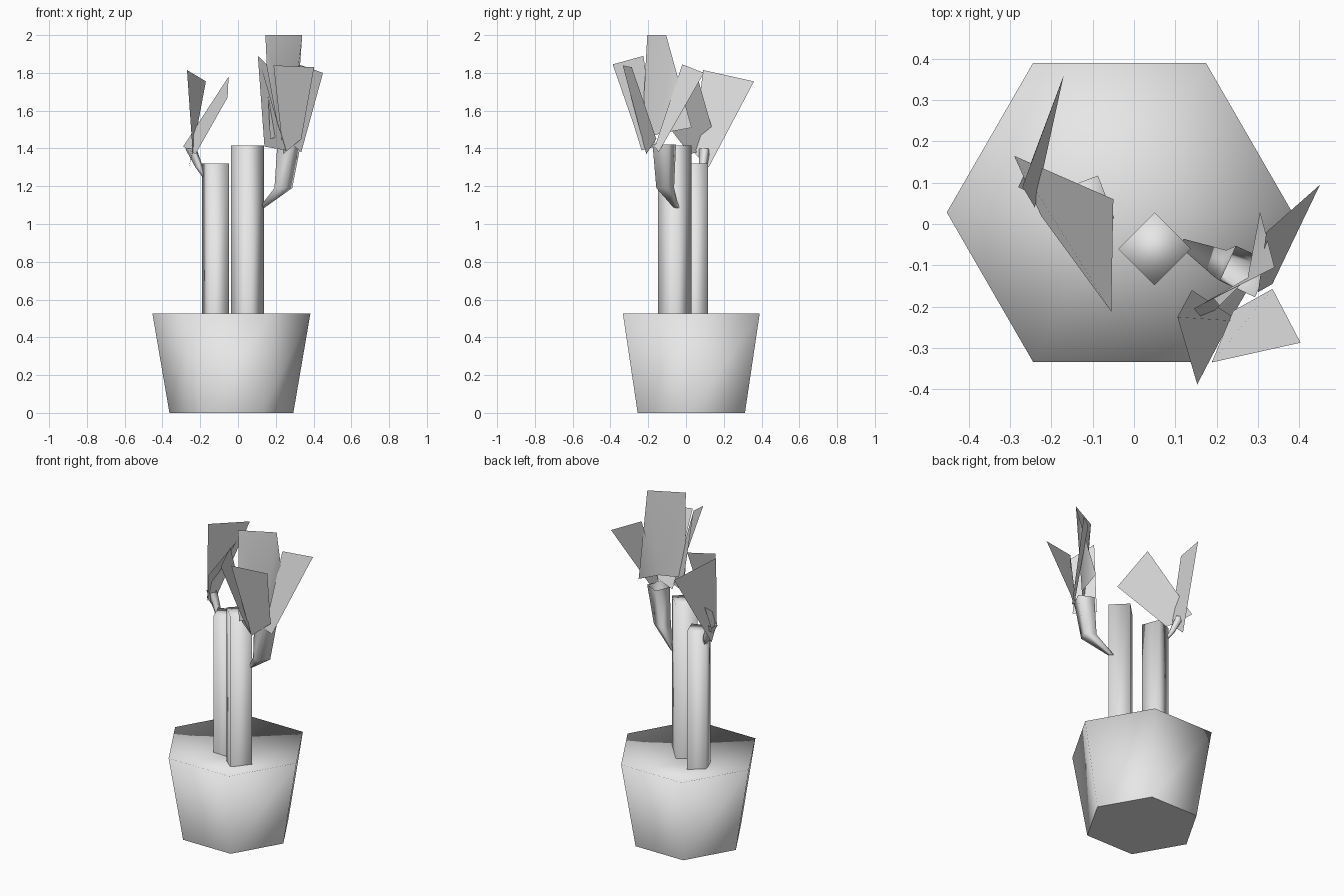
import bpy
import bmesh
from math import cos, sin, pi, radians
from mathutils import Vector

cube = bpy.data.objects.get("Cube")
if cube:
    bpy.data.objects.remove(cube, do_unlink=True)

# Single pale grey material
COLOUR = (0.8, 0.8, 0.8, 1)
grey = bpy.data.materials.new("pale_grey")
grey.use_nodes = True
grey.diffuse_color = COLOUR
grey.node_tree.nodes["Principled BSDF"].inputs["Base Color"].default_value = COLOUR


def finish(name, bm):
    for face in bm.faces:
        face.smooth = True
    mesh = bpy.data.meshes.new(name)
    bm.to_mesh(mesh)
    bm.free()
    mesh.materials.append(grey)
    obj = bpy.data.objects.new(name, mesh)
    bpy.context.collection.objects.link(obj)


def ring(bm, centre, radius, sides, turn=0.0):
    """Horizontal ring of vertices."""
    return [bm.verts.new(Vector(centre) + radius * Vector(
        (cos(turn + 2 * pi * i / sides), sin(turn + 2 * pi * i / sides), 0)))
        for i in range(sides)]


def skin(bm, rings):
    """Join successive rings with quads."""
    for low, high in zip(rings, rings[1:]):
        n = len(low)
        for i in range(n):
            j = (i + 1) % n
            bm.faces.new((low[i], low[j], high[j], high[i]))


# Hexagonal pot with dished soil and a crisp bottom edge
bm = bmesh.new()
base = ring(bm, (-0.035, 0.028, 0), 0.328, 6)
rim = ring(bm, (-0.035, 0.028, 0.525), 0.418, 6)
skin(bm, [base, rim])
bottom = bm.faces.new(base[::-1])
for edge in bottom.edges:
    edge.smooth = False
soil = bm.verts.new((-0.035, 0.028, 0.44))
for i in range(6):
    bm.faces.new((rim[i], rim[(i + 1) % 6], soil))
finish("pot", bm)


# Square trunks, open where they enter the soil
def trunk(name, x, y, top, radius, turn):
    bm = bmesh.new()
    low = ring(bm, (x, y, 0.44), radius, 4, turn)
    high = ring(bm, (x, y, top), radius, 4, turn)
    skin(bm, [low, high])
    bm.faces.new(high)
    finish(name, bm)


trunk("tall_trunk", 0.05, -0.06, 1.415, 0.088, 0)
trunk("short_trunk", -0.119, 0.046, 1.32, 0.078, radians(66))


# Tapered side branches, open at the leaf end
def branch(name, stations):
    bm = bmesh.new()
    rings = [ring(bm, centre, radius, 4, radians(20)) for centre, radius in stations]
    skin(bm, rings)
    bm.faces.new(rings[0][::-1])
    finish(name, bm)


branch("left_branch", [((0.125, -0.05, 1.085), 0.015),
                       ((0.24, -0.11, 1.19), 0.05),
                       ((0.27, -0.115, 1.42), 0.066)])
branch("right_branch", [((-0.18, 0.07, 1.25), 0.01),
                        ((-0.205, 0.09, 1.30), 0.022),
                        ((-0.25, 0.10, 1.40), 0.032)])


# Thin leaves: outline corners, top edge first
def leaf(name, *corners):
    bm = bmesh.new()
    bm.faces.new([bm.verts.new(c) for c in corners])
    finish(name, bm)


# Tall leaf with a folded outer flap
bm = bmesh.new()
top_in, top_out, flap, fold, low_in = [bm.verts.new(c) for c in (
    (0.145, -0.205, 2.0), (0.34, -0.105, 2.0), (0.305, 0.03, 1.51),
    (0.275, -0.13, 1.48), (0.17, -0.235, 1.45))]
bm.faces.new((top_in, top_out, fold, low_in))
bm.faces.new((top_out, flap, fold))
finish("left_leaf_tall", bm)

leaf("left_leaf_inner", (0.153, -0.388, 1.845), (0.105, -0.225, 1.89),
     (0.14, -0.16, 1.41), (0.255, -0.235, 1.39), (0.212, -0.275, 1.52))
leaf("left_leaf_front", (0.188, -0.335, 1.84), (0.403, -0.287, 1.83),
     (0.335, -0.157, 1.45), (0.24, -0.21, 1.37))
leaf("left_leaf_outer", (0.45, 0.095, 1.80), (0.32, -0.02, 1.845),
     (0.30, -0.165, 1.41), (0.335, -0.145, 1.38))
leaf("right_leaf_back", (-0.17, 0.36, 1.755), (-0.27, 0.09, 1.815),
     (-0.24, 0.04, 1.38), (-0.26, 0.12, 1.30))
leaf("right_leaf_inner", (-0.055, -0.212, 1.67), (-0.05, 0.06, 1.78),
     (-0.29, 0.165, 1.41), (-0.225, 0.02, 1.37))
